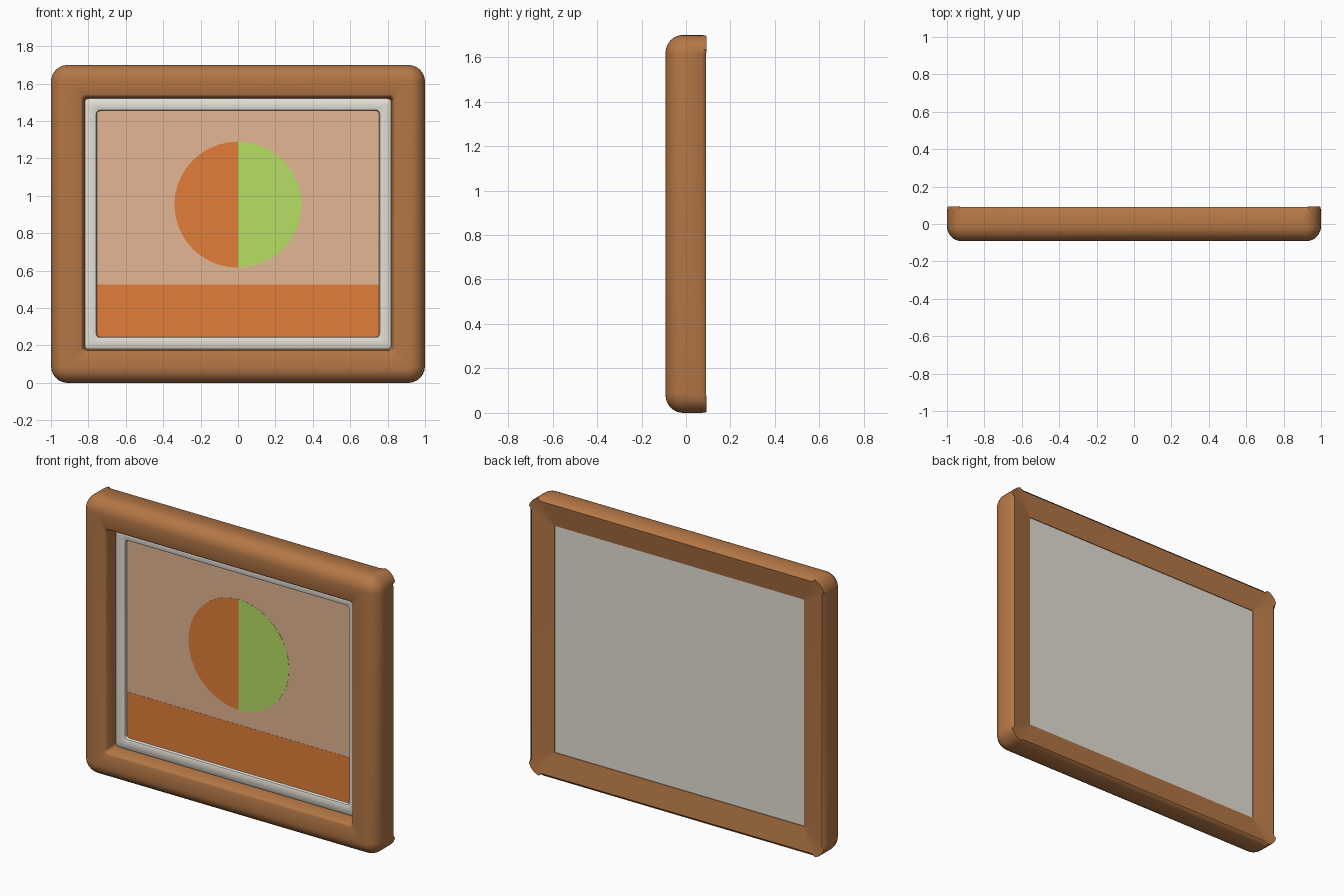
import bpy, bmesh, math

if "Cube" in bpy.data.objects:
    bpy.data.objects.remove(bpy.data.objects["Cube"])

H, SEG = 1.70, 6


def material(name, srgb):
    m = bpy.data.materials.new(name)
    m.diffuse_color = [((c / 255 + 0.055) / 1.055) ** 2.4 for c in srgb] + [1]
    m.use_nodes = True
    m.node_tree.nodes["Principled BSDF"].inputs["Base Color"].default_value = m.diffuse_color
    return m


WOOD = material("warm wood", (180, 119, 70))
GREY = material("pale grey", (228, 224, 213))
SAND = material("dusty sand", (227, 182, 147))
ORANGE = material("burnt orange", (225, 126, 55))
GREEN = material("leaf green", (183, 221, 101))


def loop(inset, y, r, notch=0.0, drop=0.0):
    """Rounded rectangle inset from the outer outline.
    notch pulls the straight sides inwards, drop pulls them forwards."""
    pts = []
    w, h = 1 - inset, H / 2 - inset
    for c, (sx, sz) in enumerate([(1, 1), (-1, 1), (-1, -1), (1, -1)]):
        for k in range(SEG + 1):
            a = math.pi / 2 * (c + k / SEG)
            x = sx * (w - r) + r * math.cos(a)
            z = sz * (h - r) + r * math.sin(a)
            side = k in (0, SEG)
            if side:
                x -= notch * round(math.cos(a))
                z -= notch * round(math.sin(a))
            pts.append((x, y - drop * side, z + H / 2))
    return pts


def finish(name, bm, mat, angle=35):
    bmesh.ops.recalc_face_normals(bm, faces=bm.faces)
    me = bpy.data.meshes.new(name)
    bm.to_mesh(me)
    bm.free()
    me.materials.append(mat)
    me.shade_smooth()
    me.set_sharp_from_angle(angle=math.radians(angle))
    ob = bpy.data.objects.new(name, me)
    bpy.context.collection.objects.link(ob)
    return ob


def swept(name, loops, mat):
    """Bridge a closed series of loops into a ring-shaped moulding."""
    bm = bmesh.new()
    rings = [[bm.verts.new(p) for p in l] for l in loops]
    n = len(rings[0])
    for i, a in enumerate(rings):
        b = rings[(i + 1) % len(rings)]
        for j in range(n):
            k = (j + 1) % n
            bm.faces.new((a[j], a[k], b[k], b[j]))
    return finish(name, bm, mat)


def plate(name, outline, y0, y1, mat):
    """Flat slab from an x/z outline."""
    bm = bmesh.new()
    f = bm.faces.new([bm.verts.new((x, y0, z)) for x, z in outline])
    ext = bmesh.ops.extrude_face_region(bm, geom=[f], use_keep_orig=True)
    for v in ext["geom"]:
        if isinstance(v, bmesh.types.BMVert):
            v.co.y = y1
    return finish(name, bm, mat)


# Outer wooden frame: rounded front, tapered opening, notched hollow back
profile = []
for i in range(9):
    t = math.pi / 2 * i / 8
    inset = 0.08 * (1 - math.cos(t))
    profile.append(loop(inset, -0.012 - 0.08 * math.sin(t), 0.09 - inset))
profile += [
    loop(0.158, -0.092, 0.02),
    loop(0.166, -0.088, 0.02),
    loop(0.172, -0.078, 0.02),
    loop(0.181, -0.005, 0.02),
    loop(0.181, 0.02, 0.02),
    loop(0.158, 0.055, 0.006),
    loop(0.158, 0.066, 0.006),
    loop(0.002, 0.093, 0.085, 0.018, 0.003),
    loop(0.0, 0.088, 0.09, 0.018),
    loop(0.0, 0.07, 0.09),
]
swept("wooden_frame", profile, WOOD)

# Pale inner border with softened edges
swept("inner_border", [
    loop(0.180, 0.015, 0.02),
    loop(0.180, -0.006, 0.02),
    loop(0.188, -0.012, 0.02),
    loop(0.236, -0.012, 0.02),
    loop(0.242, -0.009, 0.02),
    loop(0.245, -0.002, 0.02),
    loop(0.245, 0.015, 0.02),
], GREY)

# Backing board
plate("back_board", [(x, z) for x, _, z in loop(0.159, 0, 0.006)], 0.052, 0.063, GREY)

# Picture: background, ground band and two half discs
FRONT = 0.008
plate("picture_background", [(x, z) for x, _, z in loop(0.24, 0, 0.02)], FRONT, 0.014, SAND)
plate("picture_ground", [(-0.757, 0.248), (0.757, 0.248), (0.757, 0.525), (-0.757, 0.525)],
      FRONT - 0.001, FRONT + 0.001, ORANGE)
for name, s, mat in (("left_half_disc", -1, ORANGE), ("right_half_disc", 1, GREEN)):
    arc = [math.pi * (i / 20 - 0.5) for i in range(21)]
    plate(name, [(s * 0.34 * math.cos(a), 0.953 + 0.337 * math.sin(a)) for a in arc],
          FRONT - 0.001, FRONT + 0.001, mat)
